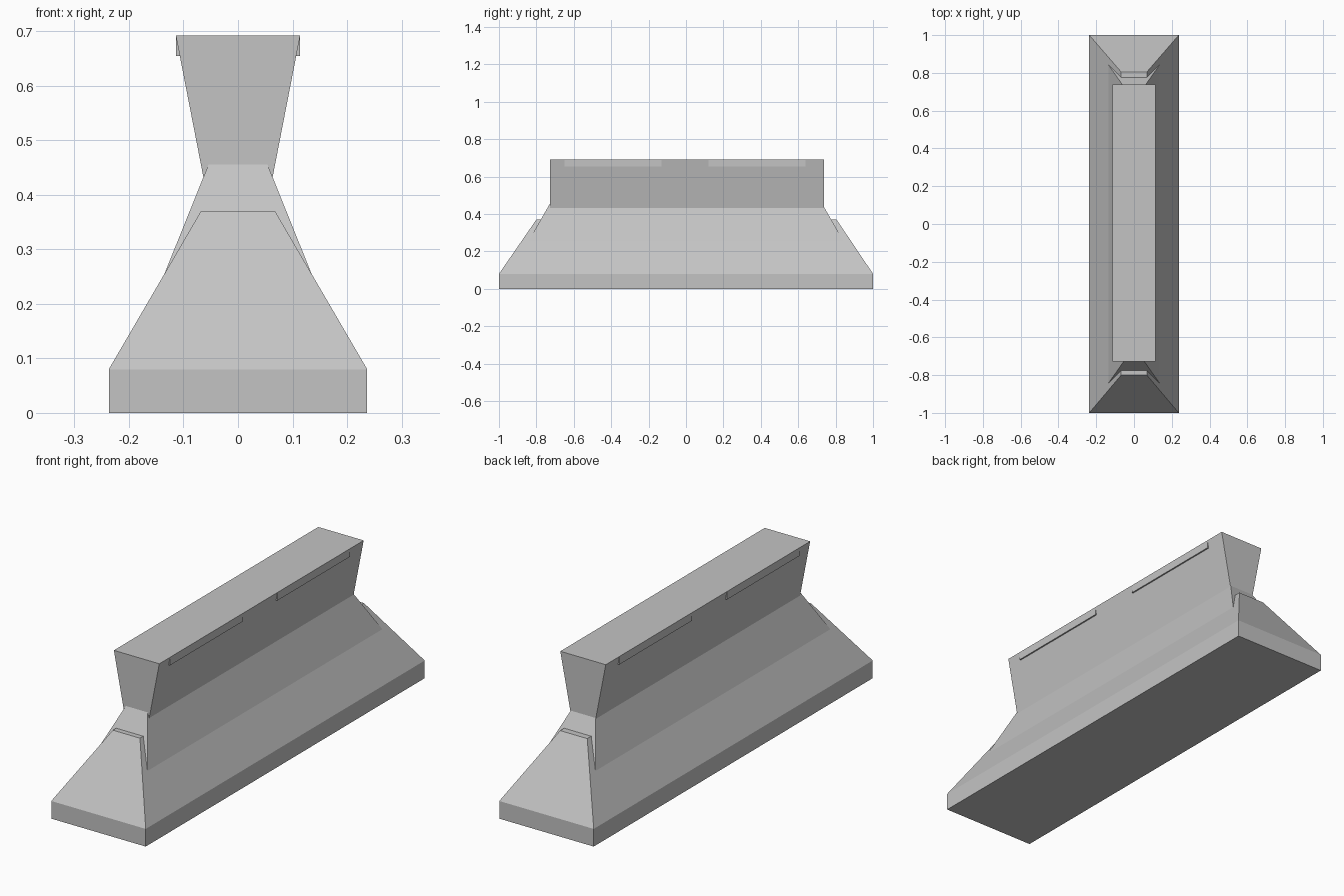
import bpy
import bmesh

cube = bpy.data.objects.get("Cube")
if cube:
    bpy.data.objects.remove(cube, do_unlink=True)

concrete = bpy.data.materials.new("concrete_grey")
concrete.use_nodes = True
grey = (0.55, 0.55, 0.55, 1)
concrete.diffuse_color = grey
concrete.node_tree.nodes["Principled BSDF"].inputs["Base Color"].default_value = grey


def lofted_block(name, sections):
    """Stack rectangles (half width, front y, back y, height) into a closed solid."""
    bm = bmesh.new()
    rings = []
    for w, front, back, z in sections:
        corners = ((-w, front), (w, front), (w, back), (-w, back))
        rings.append([bm.verts.new((x, y, z)) for x, y in corners])
    bm.faces.new(rings[0][::-1])
    bm.faces.new(rings[-1])
    for low, high in zip(rings, rings[1:]):
        for i in range(4):
            j = (i + 1) % 4
            bm.faces.new((low[i], low[j], high[j], high[i]))
    mesh = bpy.data.meshes.new(name)
    bm.to_mesh(mesh)
    bm.free()
    mesh.materials.append(concrete)
    obj = bpy.data.objects.new(name, mesh)
    bpy.context.collection.objects.link(obj)
    return obj


# Footing with sloping sides and ends, flat on top
lofted_block("footing", [(0.237, -1, 1, 0), (0.237, -1, 1, 0.08),
                         (0.068, -0.8, 0.805, 0.37)])

# Steeper waist rising out of the footing
lofted_block("waist", [(0.137, -0.845, 0.845, 0.25), (0.054, -0.727, 0.727, 0.456)])

# Upper wall flaring outwards to the top
lofted_block("upper_wall", [(0.063, -0.727, 0.738, 0.43), (0.114, -0.727, 0.738, 0.692)])

# Thin ledges under the top edge, showing on both sides
for side, start in (("front", -0.65), ("back", 0.12)):
    lofted_block(side + "_ledge", [(0.1135, start, start + 0.52, 0.655),
                                   (0.1135, start, start + 0.52, 0.691)])
